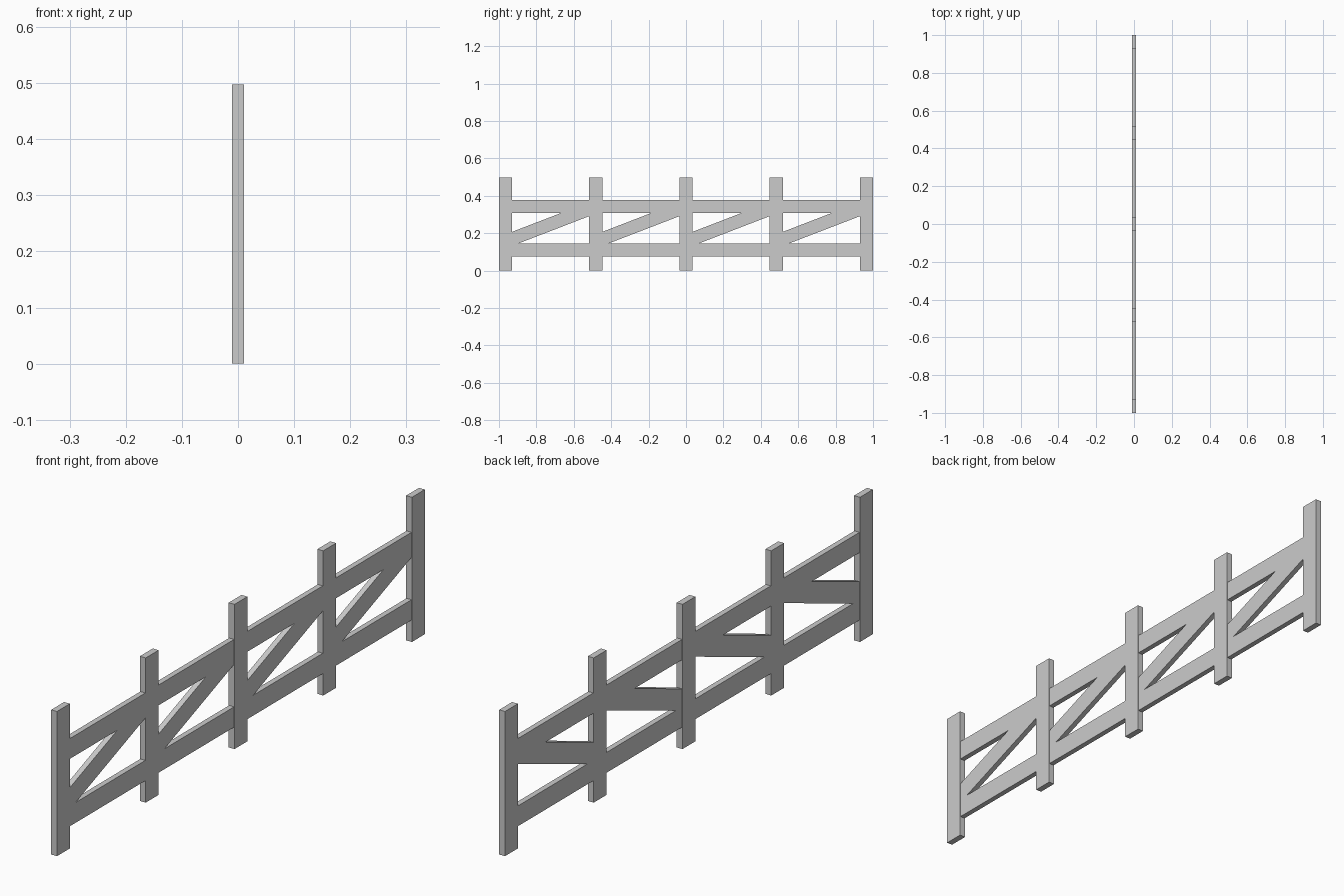
import bpy, bmesh

if "Cube" in bpy.data.objects:
    bpy.data.objects.remove(bpy.data.objects["Cube"])

BOARD = 0.07      # board width
PITCH = 0.4825    # post spacing
HEIGHT = 0.498
POST_X = 0.011    # half thickness of posts
RAIL_X = 0.0095   # half thickness of rails and braces
RAIL_LOW, RAIL_HIGH = 0.075, 0.307


def board(name, outline, half):
    """Extrude a (y, z) outline symmetrically along x."""
    bm = bmesh.new()
    face = bm.faces.new([bm.verts.new((-half, y, z)) for y, z in outline])
    ext = bmesh.ops.extrude_face_region(bm, geom=[face])
    verts = [v for v in ext["geom"] if isinstance(v, bmesh.types.BMVert)]
    bmesh.ops.translate(bm, verts=verts, vec=(2 * half, 0, 0))
    bmesh.ops.recalc_face_normals(bm, faces=bm.faces)
    mesh = bpy.data.meshes.new(name)
    bm.to_mesh(mesh)
    bm.free()
    obj = bpy.data.objects.new(name, mesh)
    bpy.context.collection.objects.link(obj)
    return obj


def rect(y0, y1, z0, z1):
    return [(y0, z0), (y1, z0), (y1, z1), (y0, z1)]


# Upright posts
for i in range(5):
    y = (i - 2) * PITCH
    board(f"post_{i + 1}", rect(y - BOARD / 2, y + BOARD / 2, 0, HEIGHT), POST_X)

# Horizontal rails, ending inside the outer posts
for name, z in (("lower_rail", RAIL_LOW), ("upper_rail", RAIL_HIGH)):
    board(name, rect(-0.965, 0.965, z, z + BOARD), RAIL_X)

# Diagonal braces, trimmed to fit between rails and posts
SLOPE, LOW, HIGH = 0.385, 0.132, 0.207
bottom, top, span = RAIL_LOW + BOARD, RAIL_HIGH, PITCH - BOARD
for i in range(4):
    y = (i - 2) * PITCH + BOARD / 2
    outline = [
        (0, bottom),
        ((bottom - LOW) / SLOPE, bottom),
        (span, LOW + SLOPE * span),
        (span, top),
        ((top - HIGH) / SLOPE, top),
        (0, HIGH),
    ]
    board(f"diagonal_brace_{i + 1}", [(y + t, z) for t, z in outline], RAIL_X)
